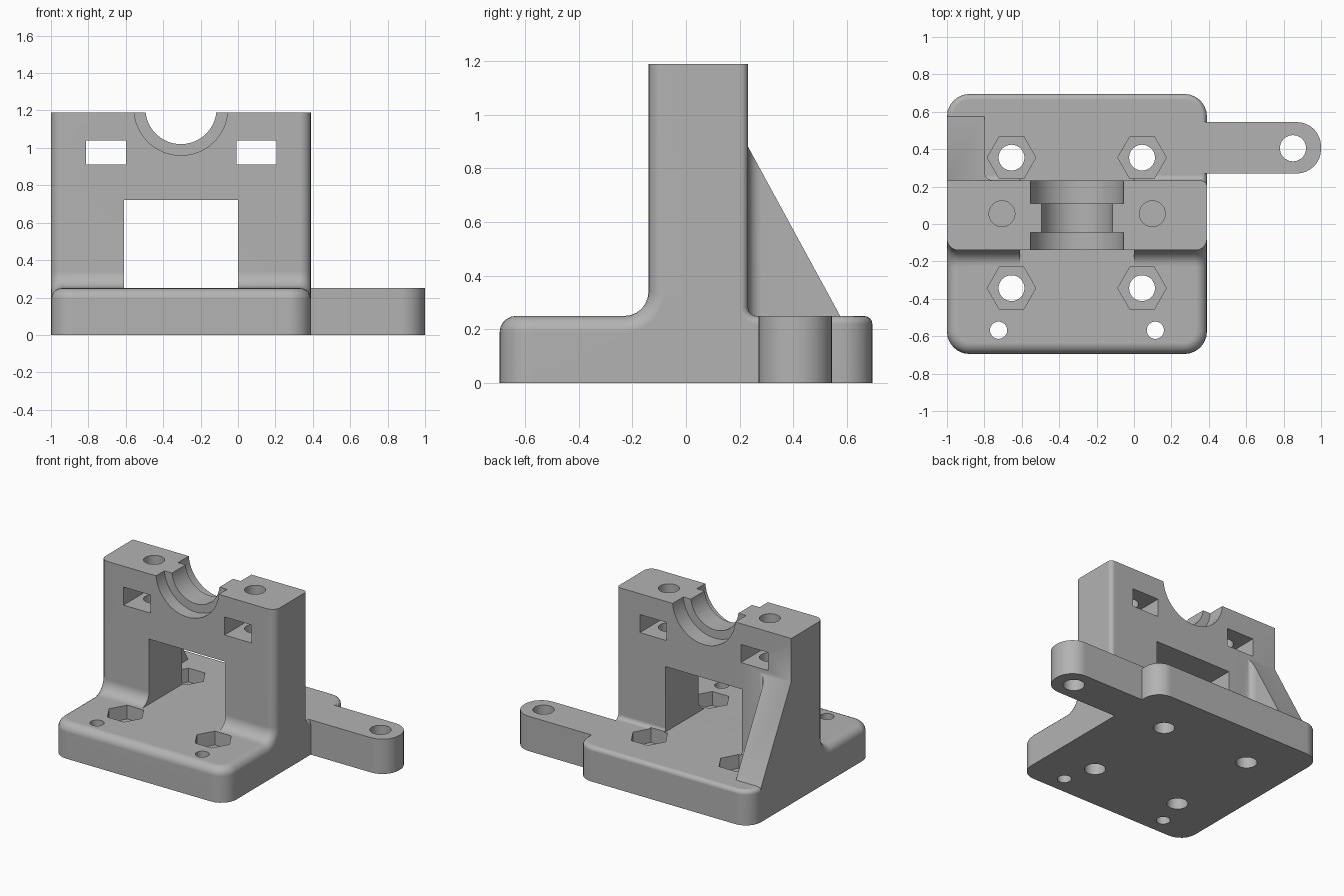
import bpy, bmesh, math
from mathutils import Vector

old = bpy.data.objects.get("Cube")
if old:
    bpy.data.objects.remove(old, do_unlink=True)

# Single grey material
grey = bpy.data.materials.new("plain_grey")
grey.use_nodes = True
COLOR = (0.45, 0.45, 0.45, 1)
grey.diffuse_color = COLOR
grey.node_tree.nodes["Principled BSDF"].inputs["Base Color"].default_value = COLOR

# Main dimensions
LEFT, RIGHT, DEPTH = -1.0, 0.39, 0.695
FRONT, BACK = -0.14, 0.232
BASE, TOP = 0.25, 1.19


def arc(cx, cy, r, start, end, n=6):
    steps = [math.radians(start + (end - start) * i / n) for i in range(n + 1)]
    return [(cx + r * math.cos(a), cy + r * math.sin(a)) for a in steps]


def circle(cx, cy, r, n=40):
    return arc(cx, cy, r, 0, 360 - 360 / n, n - 1)


def rect(a0, a1, b0, b1):
    return [(a0, b0), (a1, b0), (a1, b1), (a0, b1)]


def prism(name, pts, axis, lo, hi):
    """Extrude a 2D outline along one axis."""
    place = {"x": lambda p, h: (h, p[0], p[1]),
             "y": lambda p, h: (p[0], h, p[1]),
             "z": lambda p, h: (p[0], p[1], h)}[axis]
    bm = bmesh.new()
    face = bm.faces.new([bm.verts.new(place(p, lo)) for p in pts])
    ext = bmesh.ops.extrude_face_region(bm, geom=[face])
    move = Vector(place((0, 0), hi - lo))
    bmesh.ops.translate(bm, vec=move, verts=[v for v in ext["geom"] if isinstance(v, bmesh.types.BMVert)])
    bmesh.ops.recalc_face_normals(bm, faces=bm.faces)
    mesh = bpy.data.meshes.new(name)
    bm.to_mesh(mesh)
    bm.free()
    mesh.materials.append(grey)
    obj = bpy.data.objects.new(name, mesh)
    bpy.context.collection.objects.link(obj)
    return obj


def combine(obj, other, operation):
    """Apply a boolean and discard the helper."""
    mod = obj.modifiers.new("shape", "BOOLEAN")
    mod.object, mod.operation, mod.solver = other, operation, "EXACT"
    bpy.context.view_layer.objects.active = obj
    bpy.ops.object.modifier_apply(modifier=mod.name)
    bpy.data.objects.remove(other, do_unlink=True)


def cut(obj, pts, axis, lo, hi):
    combine(obj, prism("cutter", pts, axis, lo, hi), "DIFFERENCE")


# Base and upright wall as one side profile, with filleted inner corners
profile = [(-DEPTH, 0), (-DEPTH, BASE)]
profile += arc(FRONT - 0.09, BASE + 0.09, 0.09, -90, 0)
profile += [(FRONT, TOP), (BACK, TOP)]
profile += arc(BACK + 0.03, BASE + 0.03, 0.03, 180, 270, 4)
profile += [(DEPTH, BASE), (DEPTH, 0)]
body = prism("bearing_bracket", profile, "x", LEFT, RIGHT)


def round_edges(bm, test, radius, segments):
    bm.normal_update()
    edges = [e for e in bm.edges if len(e.link_faces) == 2
             and e.calc_face_angle_signed() > 0.8
             and test((e.verts[0].co + e.verts[1].co) / 2)]
    bmesh.ops.bevel(bm, geom=edges, offset=radius, offset_type="OFFSET", segments=segments,
                    profile=0.5, affect="EDGES", clamp_overlap=False)


# Rounded base corners, front rim and slimmer rear rim
bm = bmesh.new()
bm.from_mesh(body.data)
round_edges(bm, lambda m: abs(m.y) > DEPTH - 0.01 and 0.1 < m.z < 0.2, 0.12, 6)
round_edges(bm, lambda m: m.y < FRONT + 0.005 and 0.2 < m.z < TOP - 0.01, 0.06, 5)
round_edges(bm, lambda m: m.y > BACK - 0.005 and 0.2 < m.z < TOP - 0.01
            and m.x > LEFT + 0.002, 0.03, 4)
bm.to_mesh(body.data)
bm.free()

# Side gusset, filleted into the wall and sliced along its slope
outline = [(LEFT, 0.18), (LEFT, 0.58), (-0.8, 0.58)]
outline += arc(-0.75, BACK + 0.05, 0.05, 180, 270, 5) + [(-0.75, 0.18)]
gusset = prism("gusset", outline, "z", 0.2, 0.88)
cut(gusset, [(BACK, 0.88), (0.575, BASE), (0.575, 0.1), (0.9, 0.1), (0.9, 1.2), (BACK, 1.2)],
    "x", -1.2, -0.5)
combine(body, gusset, "UNION")

# Side lug with rounded end
lug_pts = [(0.25, 0.27)] + arc(0.87, 0.40, 0.13, -90, 0, 8)
lug_pts += arc(0.87, 0.415, 0.13, 0, 90, 8) + [(0.25, 0.545)]
combine(body, prism("lug", lug_pts, "z", 0, BASE), "UNION")
cut(body, circle(0.85, 0.405, 0.07), "z", -0.1, 0.4)

# Window through the wall
cut(body, rect(-0.61, 0, BASE + 0.001, 0.72), "y", -0.25, 0.28)

# Stepped half-round bearing seat
MID, SEAT = -0.305, 1.21
cut(body, circle(MID, SEAT, 0.19, 64), "y", -0.3, 0.4)
cut(body, circle(MID, SEAT, 0.25, 64), "y", -0.3, -0.045)
cut(body, circle(MID, SEAT, 0.25, 64), "y", 0.11, 0.4)

# Nut slots and vertical clamp holes
for x in (-0.706, 0.098):
    cut(body, rect(x - 0.107, x + 0.107, 0.91, 1.04), "y", -0.3, 0.4)
    cut(body, circle(x, 0.055, 0.069), "z", 0.8, 1.3)

# Mounting holes with hexagonal nut pockets, and small front holes
for x in (-0.655, 0.043):
    for y in (-0.343, 0.355):
        cut(body, circle(x, y, 0.069), "z", -0.1, 0.2)
        cut(body, circle(x, y, 0.13, 6), "z", 0.15, 0.29)
for x in (-0.724, 0.114):
    cut(body, circle(x, -0.568, 0.046), "z", -0.1, 0.4)

# Smooth rounds with crisp edges
bpy.ops.object.select_all(action="DESELECT")
body.select_set(True)
bpy.context.view_layer.objects.active = body
bpy.ops.object.shade_smooth_by_angle(angle=math.radians(30))
weighted = body.modifiers.new("even_normals", "WEIGHTED_NORMAL")
weighted.keep_sharp = True
